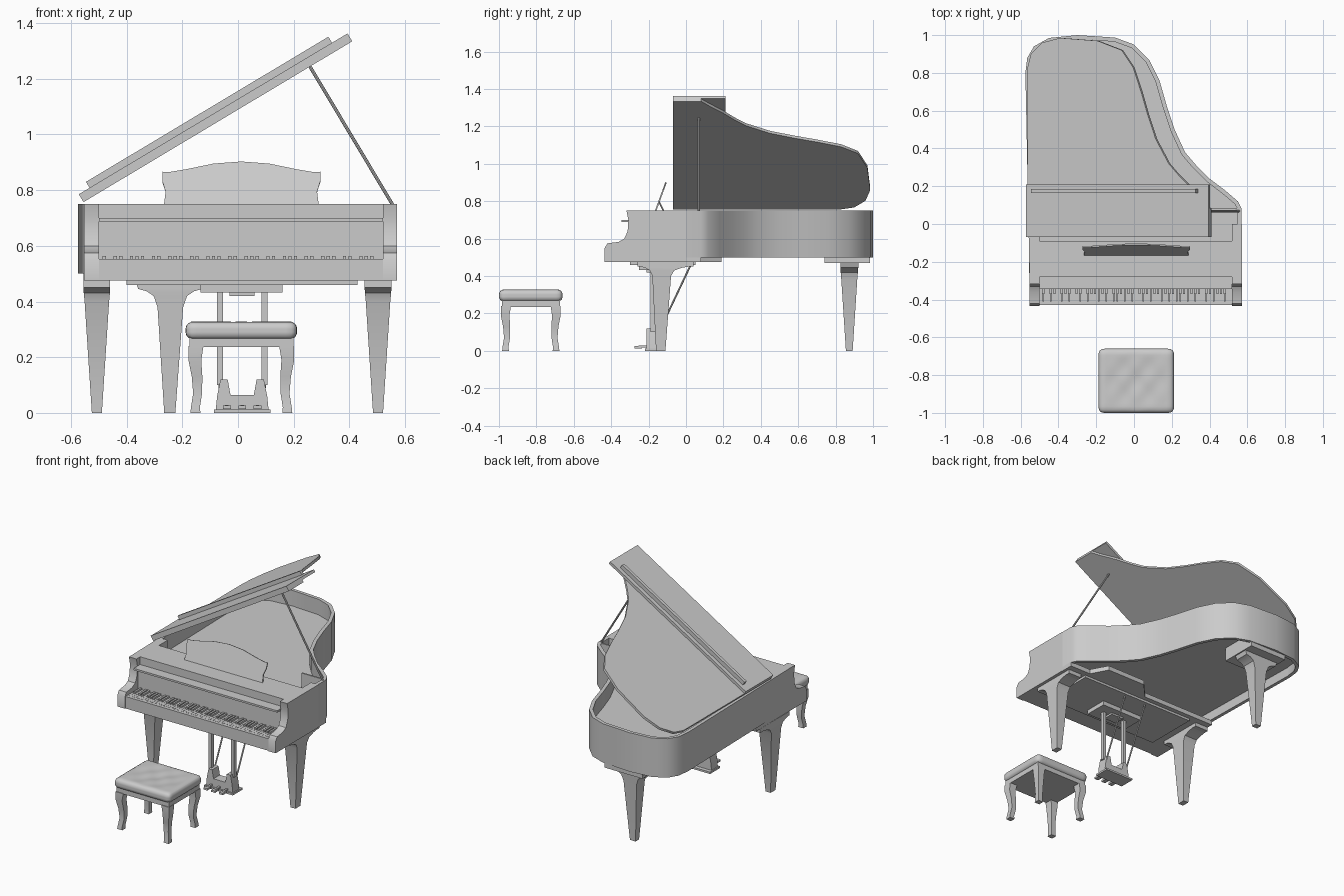
import bpy, bmesh, math
from mathutils import Vector

cube = bpy.data.objects.get("Cube")
if cube:
    bpy.data.objects.remove(cube)

grey = bpy.data.materials.new("plain_grey")
grey.use_nodes = True
colour = (0.6, 0.6, 0.6, 1)
grey.diffuse_color = colour
grey.node_tree.nodes["Principled BSDF"].inputs["Base Color"].default_value = colour
parts = []


def finish(name, bm):
    bmesh.ops.recalc_face_normals(bm, faces=bm.faces)
    mesh = bpy.data.meshes.new(name)
    bm.to_mesh(mesh)
    bm.free()
    mesh.materials.append(grey)
    ob = bpy.data.objects.new(name, mesh)
    bpy.context.collection.objects.link(ob)
    parts.append(ob)
    return ob


def skin(name, loops):
    """Join equal-length point loops into a closed solid."""
    bm = bmesh.new()
    rings = [[bm.verts.new(p) for p in loop] for loop in loops]
    n = len(rings[0])
    for low, high in zip(rings, rings[1:]):
        for i in range(n):
            j = (i + 1) % n
            bm.faces.new((low[i], low[j], high[j], high[i]))
    bm.faces.new(rings[0])
    bm.faces.new(rings[-1])
    return finish(name, bm)


def prism(name, outline, axis, start, end):
    """Extrude a flat outline along an axis."""
    place = {"x": lambda p, q, t: (t, p, q),
             "y": lambda p, q, t: (p, t, q),
             "z": lambda p, q, t: (p, q, t)}[axis]
    return skin(name, [[place(p, q, t) for p, q in outline] for t in (start, end)])


def box(name, x, y, z):
    rect = [(x[0], y[0]), (x[1], y[0]), (x[1], y[1]), (x[0], y[1])]
    return prism(name, rect, "z", *z)


def post(name, sections):
    """Loft rectangles given as centre x, centre y, z, width x, width y."""
    return skin(name, [[(x - w / 2, y - d / 2, z), (x + w / 2, y - d / 2, z),
                        (x + w / 2, y + d / 2, z), (x - w / 2, y + d / 2, z)]
                       for x, y, z, w, d in sections])


def rod(name, a, b, radius, sides=8):
    a, b = Vector(a), Vector(b)
    turn = (b - a).to_track_quat("Z", "Y")
    ring = [turn @ Vector((radius * math.cos(t), radius * math.sin(t), 0))
            for t in (math.tau * i / sides for i in range(sides))]
    return skin(name, [[c + p for p in ring] for c in (a, b)])


# Curved rim, followed from the treble side round the tail to the bass side
rim = [(.57, -.28), (.57, .08), (.55, .12), (.48, .18), (.4, .24), (.33, .31),
       (.27, .38), (.215, .5), (.175, .62), (.135, .76), (.08, .87), (0, .95),
       (-.1, .987), (-.3, 1), (-.45, .985), (-.53, .94), (-.565, .88),
       (-.575, .8), (-.553, -.28)]


def inset(path, depth):
    result = []
    for i, p in enumerate(path):
        a, b = path[max(i - 1, 0)], path[min(i + 1, len(path) - 1)]
        along = (Vector(b) - Vector(a)).normalized()
        result.append((p[0] - along.y * depth, p[1] + along.x * depth))
    return result


inner = inset(rim, .022)
prism("rim", rim + inner[::-1], "z", .5, .75)
prism("soundboard", inset(rim, .012), "z", .56, .65)

# Key bed and arms
prism("key_bed", [(-.55, -.43), (.57, -.43), (.57, .08), (.42, .08), (.36, .19),
                  (.08, .19), (-.02, .08), (-.555, .08)], "z", .475, .505)
box("under_plate", (-.4, .43), (-.3, .05), (.46, .475))
arm = [(-.435, .475), (-.435, .55), (-.42, .575), (-.36, .583), (-.33, .6),
       (-.312, .64), (-.308, .7), (-.318, .75), (0, .75), (0, .475)]
prism("arm_right", arm, "x", -.553, -.5)
prism("arm_left", arm, "x", .52, .572)

# Key slip, fallboard and front deck
box("key_slip", (-.5, .52), (-.43, -.41), (.5, .552))
box("key_frame", (-.5, .52), (-.41, -.28), (.5, .54))
box("fallboard", (-.5, .52), (-.3, -.27), (.54, .7))
box("fallboard_lip", (-.5, .52), (-.345, -.27), (.688, .7))
box("front_deck", (-.5, .52), (-.28, -.09), (.7, .75))
box("deck_back", (-.5, .52), (-.11, -.09), (.6, .75))
box("cross_bar", (.4, .56), (.075, .085), (.64, .75))

# Keyboard
count = 52
pitch = 1.02 / count
for k in range(count):
    x = -.5 + k * pitch
    box("white_key", (x + .0006, x + pitch - .0006), (-.409, -.3), (.54, .552))
    if k % 7 not in (1, 4) and k < count - 1:
        box("black_key", (x + pitch * .7, x + pitch * 1.3), (-.37, -.3), (.55, .563))

# Raised lid with the front flap folded over it
lid = [(0, -.07), (1.125, -.07), (1.125, .08), (1.08, .12), (1, .2), (.93, .26),
       (.87, .32), (.79, .45), (.74, .58), (.7, .7), (.65, .83), (.58, .92),
       (.43, .97), (.2, .985), (.09, .96), (.02, .9), (0, .83)]
lid_parts = [prism("lid", lid, "z", 0, .016),
             box("lid_flap", (0, 1.125), (-.07, .21), (.016, .033)),
             box("lid_bar", (.045, 1.06), (.165, .185), (.033, .058))]
for ob in lid_parts:
    ob.location = (-.555, 0, .757)
    ob.rotation_euler = (0, -math.radians(30.9), 0)
rod("lid_prop", (.56, .068, .74), (.258, .068, 1.245), .006)

# Music desk
half = [(.278, 0), (.272, .05), (.284, .09), (.284, .126), (.262, .124),
        (.2, .135), (.1, .157)]
desk = prism("music_desk", half + [(0, .165)] + [(-x, z) for x, z in half[::-1]],
             "y", 0, .008)
desk.location = (.012, -.167, .748)
desk.rotation_euler = (-.35, 0, 0)
for x in (-.15, .17):
    rod("desk_strut", (x, -.12, .748), (x, -.145, .8), .004)

# Piano legs
for name, x in (("front_leg_right", -.507), ("front_leg_left", .503)):
    post(name, [(x, -.135, 0, .036, .05), (x, -.13, .4, .088, .1),
                (x, -.128, .43, .094, .13), (x, -.12, .445, .096, .2),
                (x, -.115, .45, .096, .25)])
    box(name + "_cap", (x - .048, x + .048), (-.26, .04), (.45, .476))
post("rear_leg", [(-.245, .873, 0, .04, .036), (-.243, .873, .38, .092, .085),
                  (-.243, .873, .42, .12, .092), (-.243, .873, .437, .17, .095),
                  (-.243, .873, .445, .23, .096), (-.243, .873, .47, .25, .096)])
box("rear_leg_cap", (-.38, -.11), (.74, .985), (.47, .56))

# Pedal lyre
mid = .015
box("lyre_top", (mid - .15, mid + .145), (-.25, -.1), (.432, .462))
box("lyre_block", (mid - .045, mid + .045), (-.21, -.14), (.42, .435))
box("lyre_foot", (mid - .102, mid + .102), (-.22, -.12), (0, .012))
prism("lyre_base", [(mid + s * x, z) for s, side in
                    ((1, [(.095, .01), (.09, .06), (.078, .12), (.052, .12),
                          (.042, .065)]),
                     (-1, [(.042, .065), (.052, .12), (.078, .12), (.09, .06),
                           (.095, .01)])) for x, z in side],
      "y", -.21, -.145)
for s in (-1, 1):
    x = mid + s * .08
    box("lyre_post", (x - .011, x + .011), (-.19, -.165), (.1, .44))
    rod("lyre_brace", (x, .03, .47), (x, -.15, .09), .005)
for i in (-1, 0, 1):
    x = mid + i * .055
    box("pedal_stem", (x - .006, x + .006), (-.255, -.2), (.018, .028))
    box("pedal", (x - .014, x + .014), (-.275, -.235), (.014, .026))

# Bench cushion: rounded box with shallow tufting
bm = bmesh.new()
bmesh.ops.create_cube(bm, size=2)
bmesh.ops.subdivide_edges(bm, edges=bm.edges, cuts=19, use_grid_fill=True)
size, radius = Vector((.2, .17, .033)), .028
for v in bm.verts:
    a, b, c = v.co
    p = Vector((a * size.x, b * size.y, c * size.z))
    core = Vector([max(radius - h, min(h - radius, q)) for q, h in zip(p, size)])
    p = core + (p - core).normalized() * radius
    if c > .99:
        p.z -= (.005 * (1 + math.cos(3 * math.pi * a) * math.cos(2 * math.pi * b))
                * (1 - a * a) * (1 - b * b))
    v.co = p + Vector((.012, -.83, .296))
finish("bench_cushion", bm)

# Bench frame and curved legs
box("bench_frame", (-.175, .199), (-.985, -.675), (.236, .275))
for sx in (-1, 1):
    for sy in (-1, 1):
        post("bench_leg", [(.012 + sx * (.187 - i), -.83 + sy * (.157 - i), z, w, w)
                           for i, z, w in ((.022, 0, .036), (.022, .02, .032),
                                           (.03, .07, .032), (.028, .13, .038),
                                           (.02, .19, .046), (.024, .24, .054))])

# Smooth shading that keeps hard edges
bpy.ops.object.select_all(action="DESELECT")
for ob in parts:
    ob.select_set(True)
bpy.context.view_layer.objects.active = parts[0]
bpy.ops.object.shade_smooth_by_angle(angle=math.radians(35))
